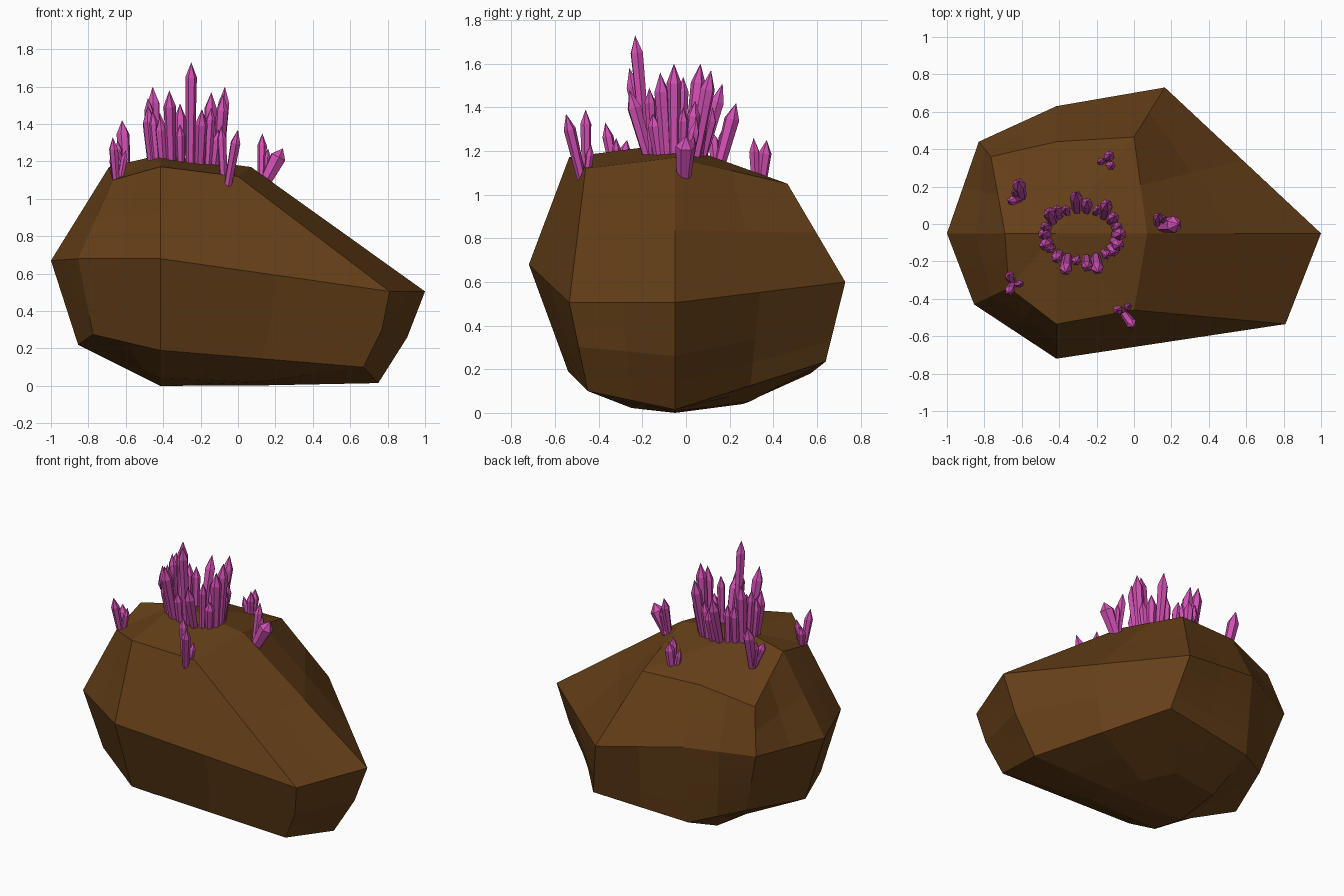
import bpy, bmesh, math
from mathutils import Vector

if "Cube" in bpy.data.objects:
    bpy.data.objects.remove(bpy.data.objects["Cube"])

def material(name, col):
    m = bpy.data.materials.new(name)
    m.diffuse_color = (*col, 1)
    m.use_nodes = True
    m.node_tree.nodes["Principled BSDF"].inputs["Base Color"].default_value = m.diffuse_color
    return m

def make_object(name, bm, mat):
    bmesh.ops.recalc_face_normals(bm, faces=bm.faces)
    me = bpy.data.meshes.new(name)
    bm.to_mesh(me)
    bm.free()
    me.materials.append(mat)
    ob = bpy.data.objects.new(name, me)
    bpy.context.collection.objects.link(ob)
    return ob

brown = material("rock_brown", (0.13, 0.05, 0.009))
magenta = material("crystal_magenta", (0.65, 0.08, 0.46))

# Boulder: eight-sided rings, starting at -x and going round past the front
top, bottom = Vector((-.415, -.05, 1.235)), Vector((-.415, -.05, 0))
upper = [(-.69, -.05, 1.17), (-.67, -.34, 1.10), (-.415, -.535, 1.172), (0, -.46, 1.12),
         (.07, -.05, 1.17), (0, .465, 1.05), (-.415, .44, 1.057), (-.765, .36, .973)]
middle = [(-1, -.05, .67), (-.855, -.43, .68), (-.415, -.72, .68), (.81, -.535, .505),
          (1, -.05, .505), (.165, .73, .60), (-.415, .63, .71), (-.83, .44, .685)]
lower = [(-.855, -.05, .22), (-.775, -.33, .275), (-.415, -.54, .19), (.67, -.45, .10),
         (.75, -.05, .015), (.244, .64, .235), (-.415, .57, .18), (-.70, .36, .256)]
upper, middle, lower = ([Vector(p) for p in r] for r in (upper, middle, lower))
# in-between rings: belly bulges at the +x end, underside sags where it is steep
belly = [(a + b) / 2 + Vector((.03 if a.x > .5 else 0, 0, 0)) for a, b in zip(middle, lower)]
under = [(a + bottom) / 2 for a in lower]
for p in under:
    if p.x > -.5:
        p.z *= .45

bm = bmesh.new()
rings = [[bm.verts.new(p) for p in r] for r in (upper, middle, belly, lower, under)]
vt, vb = bm.verts.new(top), bm.verts.new(bottom)
for i in range(8):
    j = (i + 1) % 8
    bm.faces.new((vt, rings[0][i], rings[0][j]))
    bm.faces.new((vb, rings[-1][j], rings[-1][i]))
    for a, b in zip(rings, rings[1:]):
        bm.faces.new((a[i], b[i], b[j], a[j]))
rock = make_object("boulder", bm, brown)
sub = rock.modifiers.new("facets", "SUBSURF")
sub.subdivision_type = "SIMPLE"
sub.levels = sub.render_levels = 1

# Crystal: six-sided shaft, a little wider at the shoulder, with a pointed tip
def crystal(bm, base, tip, r):
    axis = tip - base
    rot = axis.to_track_quat('Z', 'Y')
    shoulder = max(axis.length * .75, axis.length - r * 2.6)
    def ring(radius, z):
        return [bm.verts.new(base + rot @ Vector((radius * math.cos(k * math.pi / 3),
                radius * math.sin(k * math.pi / 3), z))) for k in range(6)]
    foot, neck = ring(r * .72, 0), ring(r, shoulder)
    point = bm.verts.new(tip)
    bm.faces.new(foot[::-1])
    for k in range(6):
        n = (k + 1) % 6
        bm.faces.new((foot[k], foot[n], neck[n], neck[k]))
        bm.faces.new((neck[k], neck[n], point))

# Summit crystals: an oval ring, one tip height per crystal, anticlockwise from +x
heights = [1.60, 1.40, 1.43, 1.57, 1.43, 1.40, 1.51, 1.45, 1.46, 1.60, 1.54,
           1.48, 1.50, 1.47, 1.44, 1.58, 1.40, 1.73, 1.48, 1.49, 1.37, 1.56]
bm = bmesh.new()
for i, h in enumerate(heights):
    a = math.tau * i / len(heights)
    out = Vector((math.cos(a), math.sin(a), 0))
    base = Vector((-.28 + .18 * out.x, -.055 + .125 * out.y, 1.155))
    lean = Vector((out.x * .03, out.y * (.10, .025, .055)[i % 3], h - base.z))
    crystal(bm, base, base + lean, (.034, .026, .031)[i % 3])
make_object("summit_crystals", bm, magenta)

# Side clusters: base, main tip, second tip, main radius; a small third one leans away
def cluster(name, base, tip, second, r):
    base, tip, second = Vector(base), Vector(tip), Vector(second)
    side = (tip - second).cross(Vector((0, 0, 1))).normalized()
    bm = bmesh.new()
    crystal(bm, base, tip, r)
    away = (second - tip).normalized() * .02
    away.z = 0
    crystal(bm, base + away, second, .026)
    crystal(bm, base - side * .015, base - side * .05 + Vector((0, 0, .19)), .02)
    make_object(name, bm, magenta)

cluster("left_back_crystals", (-.60, .15, 1.12), (-.62, .23, 1.42), (-.67, .12, 1.29), .036)
cluster("left_front_crystals", (-.65, -.32, 1.07), (-.67, -.37, 1.33), (-.67, -.27, 1.25), .026)
cluster("front_crystals", (-.06, -.47, 1.04), (0, -.55, 1.37), (-.09, -.46, 1.39), .028)
cluster("right_crystals", (.14, -.01, 1.08), (.24, 0, 1.27), (.13, .05, 1.35), .046)
cluster("back_crystals", (-.14, .34, 1.01), (-.13, .37, 1.25), (-.12, .31, 1.26), .030)
